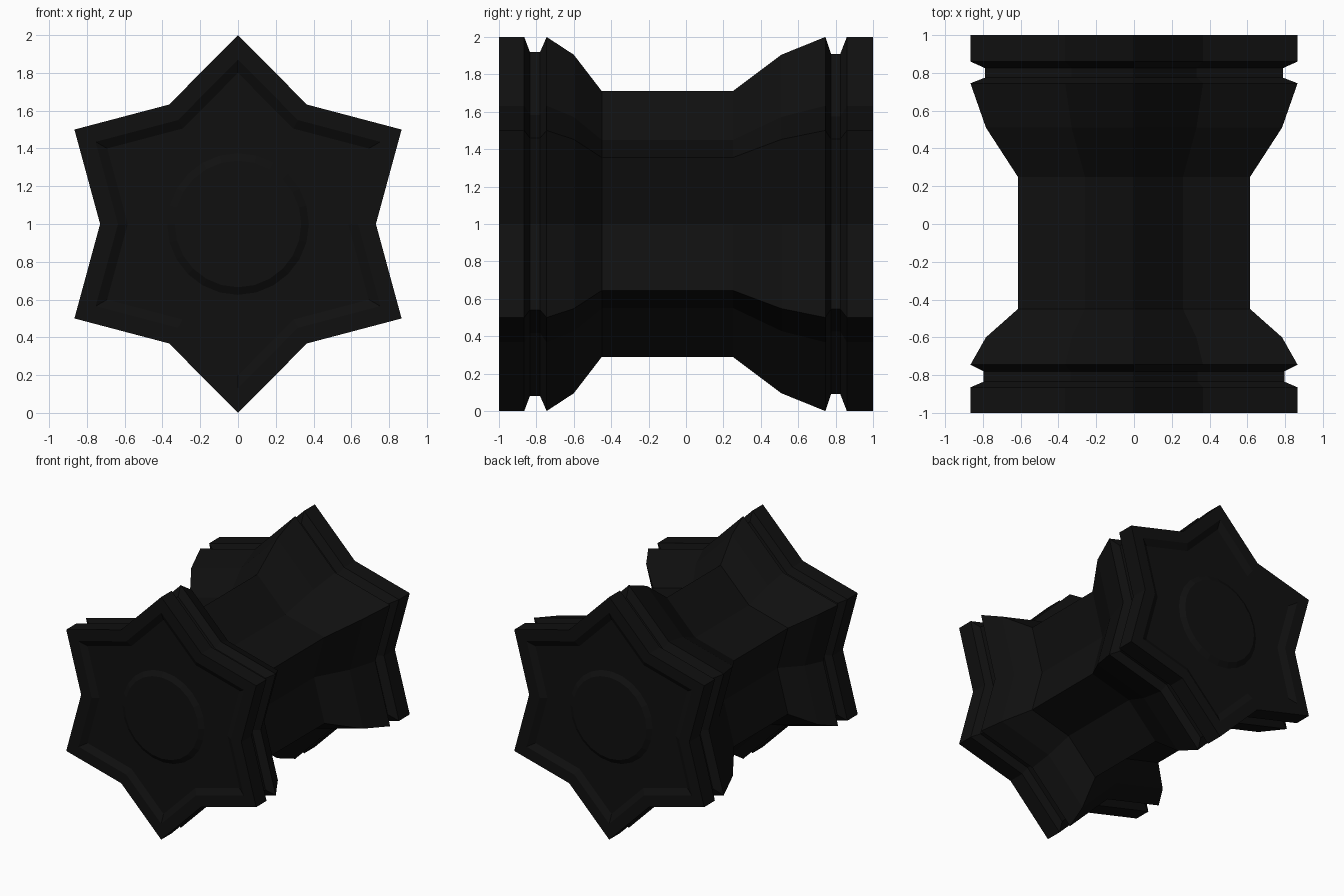
import bpy, bmesh
from math import sin, cos, pi

if "Cube" in bpy.data.objects:
    bpy.data.objects.remove(bpy.data.objects["Cube"])

black = bpy.data.materials.new("black")
black.diffuse_color = (0.005, 0.005, 0.005, 1)
black.use_nodes = True
black.node_tree.nodes["Principled BSDF"].inputs["Base Color"].default_value = black.diffuse_color


def loft(name, outline, profile):
    """Sweep an outline along y; profile holds (y, scale) pairs."""
    bm = bmesh.new()
    rings = [[bm.verts.new((x * s, y, 1 + z * s)) for x, z in outline]
             for y, s in profile]
    n = len(outline)
    for a, b in zip(rings, rings[1:]):
        for i in range(n):
            j = (i + 1) % n
            bm.faces.new((a[i], a[j], b[j], b[i]))
    # Fan caps keep the concave ends clean
    for ring, (y, s) in ((rings[0], profile[0]), (rings[-1], profile[-1])):
        centre = bm.verts.new((0, y, 1))
        for i in range(n):
            bm.faces.new((ring[i], ring[(i + 1) % n], centre))
    bmesh.ops.recalc_face_normals(bm, faces=bm.faces)
    mesh = bpy.data.meshes.new(name)
    bm.to_mesh(mesh)
    bm.free()
    mesh.materials.append(black)
    ob = bpy.data.objects.new(name, mesh)
    bpy.context.collection.objects.link(ob)
    return ob


# Six-pointed star outline, one tip straight up
star = []
for k in range(12):
    r = 1.0 if k % 2 == 0 else 0.73
    a = pi / 2 + k * pi / 6
    star.append((r * cos(a), r * sin(a)))

# Body: recessed ends, grooved rims, flared shoulders, narrow waist
loft("star_spool_body", star, [
    (-0.97, 0.80), (-1.0, 0.87), (-1.0, 1.0), (-0.865, 1.0),
    (-0.835, 0.92), (-0.78, 0.92), (-0.745, 1.0), (-0.60, 0.905),
    (-0.45, 0.71), (0.25, 0.71), (0.51, 0.905), (0.745, 1.0),
    (0.775, 0.91), (0.825, 0.91), (0.86, 1.0), (1.0, 1.0),
    (1.0, 0.87), (0.97, 0.80)])

# Round bosses in the middle of both ends
circle = [(cos(2 * pi * k / 24), sin(2 * pi * k / 24)) for k in range(24)]
for name, s in (("front_boss", -1), ("back_boss", 1)):
    loft(name, circle, [(s * 0.965, 0.375), (s * 0.97, 0.375), (s * 0.995, 0.335)])
